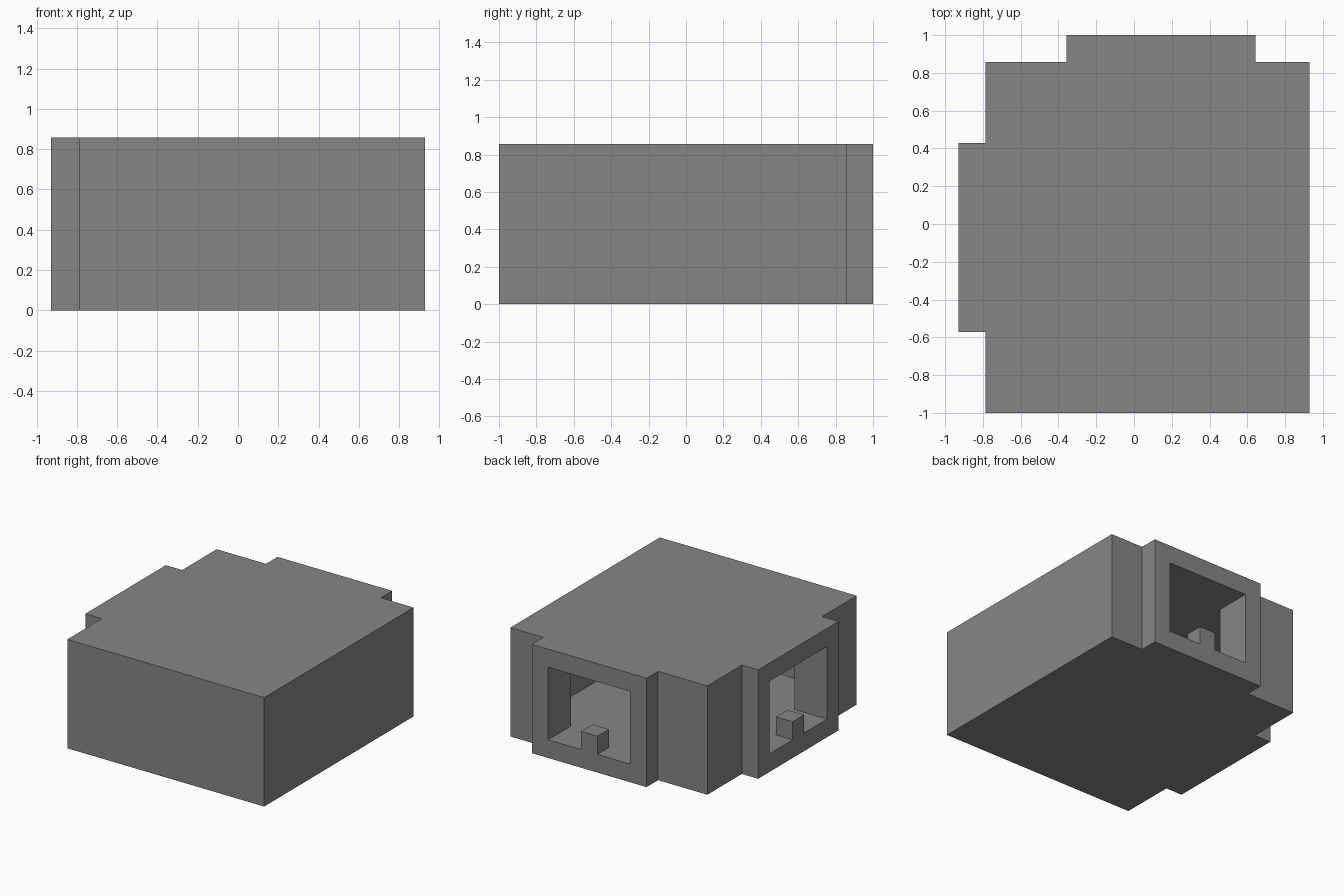
import bpy
import bmesh

U = 1 / 7  # grid module of the building

cube = bpy.data.objects.get("Cube")
if cube:
    bpy.data.objects.remove(cube, do_unlink=True)

grey = bpy.data.materials.new("plain grey")
grey.use_nodes = True
colour = (0.24, 0.24, 0.24, 1)
grey.diffuse_color = colour
grey.node_tree.nodes["Principled BSDF"].inputs["Base Color"].default_value = colour


def prism(name, plan, z0, z1):
    """Extrude a plan outline, given in modules, from z0 to z1."""
    bm = bmesh.new()
    face = bm.faces.new([bm.verts.new(((x - 6.5) * U, (y - 7) * U, z0 * U)) for x, y in plan])
    top = bmesh.ops.extrude_face_region(bm, geom=[face])["geom"]
    verts = [v for v in top if isinstance(v, bmesh.types.BMVert)]
    bmesh.ops.translate(bm, verts=verts, vec=(0, 0, (z1 - z0) * U))
    bmesh.ops.recalc_face_normals(bm, faces=bm.faces)
    mesh = bpy.data.meshes.new(name)
    bm.to_mesh(mesh)
    bm.free()
    mesh.materials.append(grey)
    obj = bpy.data.objects.new(name, mesh)
    bpy.context.collection.objects.link(obj)
    return obj


def plan_with_arms(x0, y0, x1, y1, side, back, side_x, back_y):
    """Rectangle with one arm on the -x side and one on the back."""
    return [(x0, y0), (x1, y0), (x1, y1),
            (back[1], y1), (back[1], back_y), (back[0], back_y), (back[0], y1),
            (x0, y1),
            (x0, side[1]), (side_x, side[1]), (side_x, side[0]), (x0, side[0])]


# Outer shell with two projecting window frames
shell = prism("shell", plan_with_arms(1, 0, 13, 13, (3, 10), (4, 11), 0, 14), 0, 6)

# Hollow room, opening through both frames
room = prism("room_cutter", plan_with_arms(2, 1, 12, 12, (4, 9), (5, 10), -1, 15), 1, 5)
room.hide_render = True
cut = shell.modifiers.new("room", "BOOLEAN")
cut.operation = "DIFFERENCE"
cut.solver = "EXACT"
cut.object = room
bpy.context.view_layer.update()
hollow = bpy.data.meshes.new_from_object(shell.evaluated_get(bpy.context.evaluated_depsgraph_get()))
shell.modifiers.clear()
shell.data = hollow
bpy.data.objects.remove(room, do_unlink=True)

# Small block standing on each sill
for name, x, y in (("back_sill_block", 7, 13), ("side_sill_block", 0, 6)):
    prism(name, [(x, y), (x + 1, y), (x + 1, y + 1), (x, y + 1)], 1, 2)
